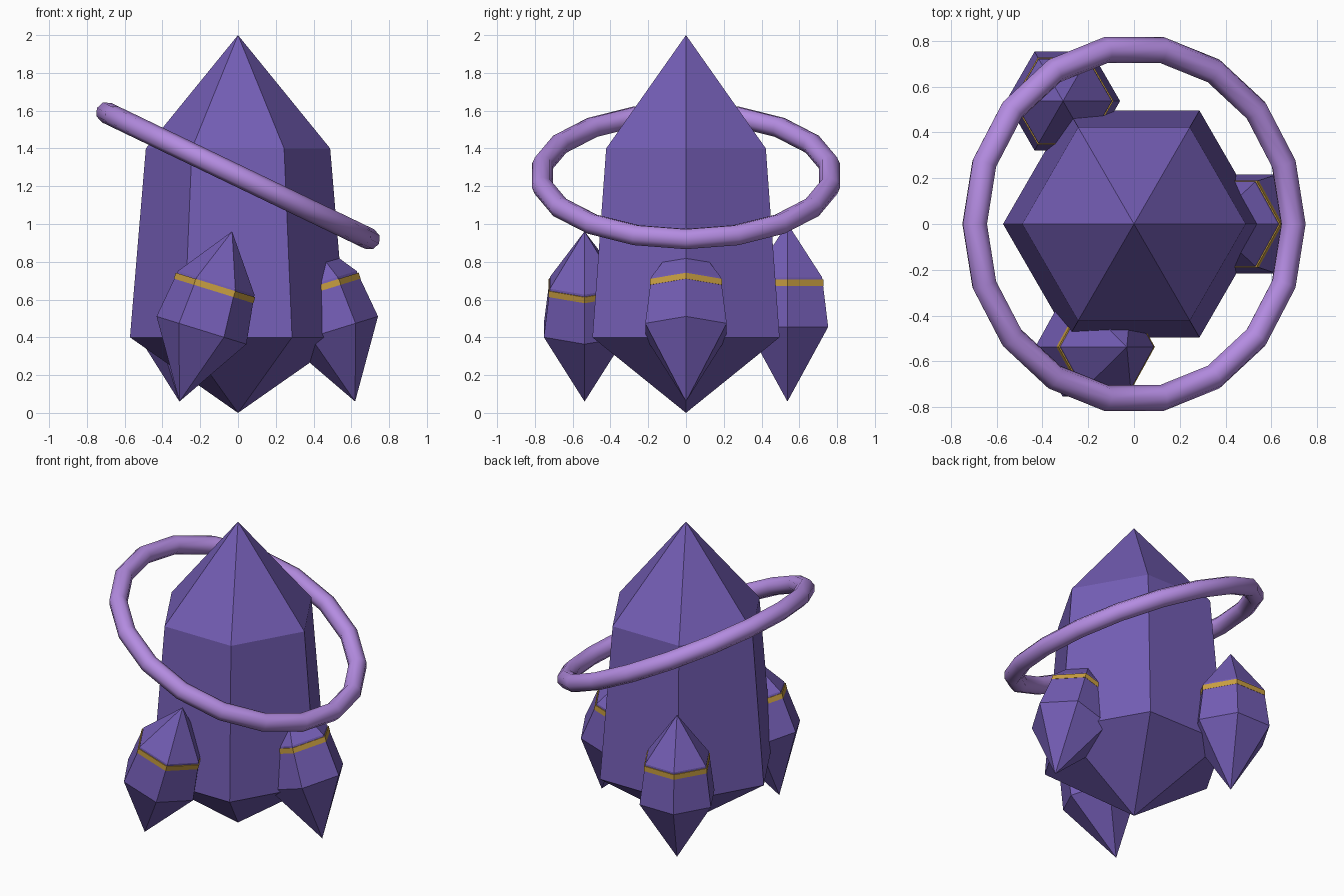
import bpy, bmesh, math
from mathutils import Matrix

if "Cube" in bpy.data.objects:
    bpy.data.objects.remove(bpy.data.objects["Cube"])


def material(name, rgb):
    m = bpy.data.materials.new(name)
    m.diffuse_color = (*rgb, 1)
    m.use_nodes = True
    m.node_tree.nodes["Principled BSDF"].inputs["Base Color"].default_value = m.diffuse_color
    return m


VIOLET = material("violet crystal", (0.171, 0.109, 0.456))
LILAC = material("lilac ring", (0.456, 0.262, 0.753))
GOLD = material("gold band", (0.578, 0.342, 0.053))


def hex_solid(name, rings, mat, matrix=Matrix()):
    """Stack six-sided rings given as (radius, height); radius 0 is a point."""
    bm = bmesh.new()
    loops = []
    for r, z in rings:
        n = 6 if r else 1
        loops.append([bm.verts.new((r * math.cos(i * math.pi / 3),
                                    r * math.sin(i * math.pi / 3), z))
                      for i in range(n)])
    for a, b in zip(loops, loops[1:]):
        for i in range(6):
            j = (i + 1) % 6
            if len(a) == 1:
                bm.faces.new((a[0], b[j], b[i]))
            elif len(b) == 1:
                bm.faces.new((a[i], a[j], b[0]))
            else:
                bm.faces.new((a[i], a[j], b[j], b[i]))
    # Close flat ends
    if len(loops[0]) == 6:
        bm.faces.new(loops[0][::-1])
    if len(loops[-1]) == 6:
        bm.faces.new(loops[-1])
    bmesh.ops.recalc_face_normals(bm, faces=bm.faces)
    mesh = bpy.data.meshes.new(name)
    bm.to_mesh(mesh)
    bm.free()
    mesh.materials.append(mat)
    ob = bpy.data.objects.new(name, mesh)
    ob.matrix_world = matrix
    bpy.context.collection.objects.link(ob)
    return ob


# Large central crystal
hex_solid("main_crystal", [(0, 0), (0.572, 0.4), (0.488, 1.4), (0, 2)], VIOLET)

# Three small crystals around it, each leaning from its lower point
for i in range(3):
    angle = i * math.tau / 3
    place = (Matrix.Translation((0.62 * math.cos(angle), 0.62 * math.sin(angle), 0.06))
             @ Matrix.Rotation(0.3 * (-1, 0, 1)[i], 4, 'Y'))
    hex_solid(f"small_crystal_{i + 1}",
              [(0, 0), (0.249, 0.395), (0.212, 0.658), (0, 0.943)], VIOLET, place)
    hex_solid(f"gold_band_{i + 1}", [(0.22, 0.613), (0.22, 0.646)], GOLD, place)

# Tilted floating ring
bpy.ops.mesh.primitive_torus_add(major_segments=18, minor_segments=8,
                                 major_radius=0.772, minor_radius=0.057,
                                 location=(0, 0, 1.255), rotation=(0, 0.448, 0))
ring = bpy.context.object
ring.name = "floating_ring"
ring.data.materials.append(LILAC)
bpy.ops.object.shade_smooth()
